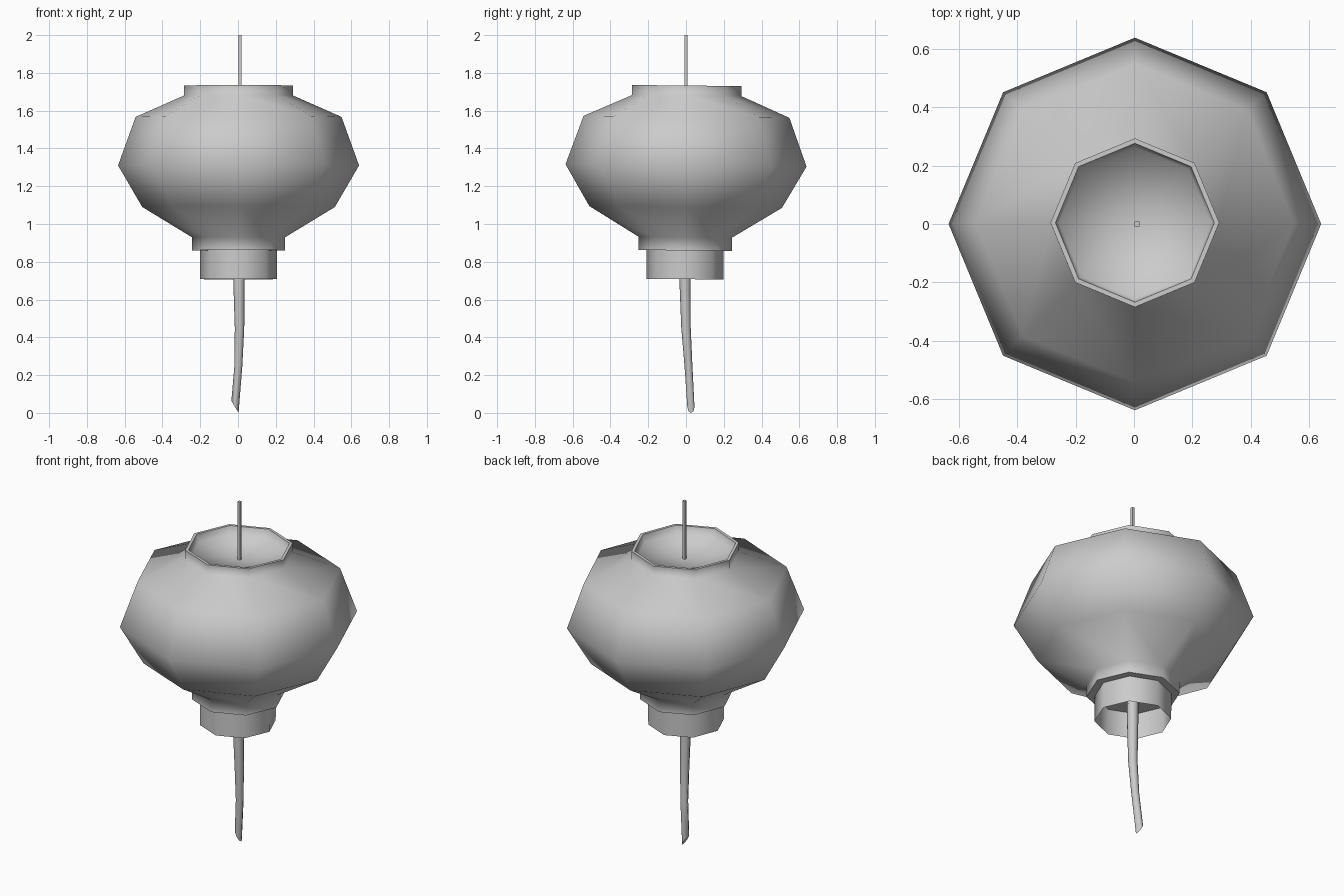
import bpy, bmesh, math
from mathutils import Matrix, Vector

if "Cube" in bpy.data.objects:
    bpy.data.objects.remove(bpy.data.objects["Cube"])


def finish(bm, name, angle=75):
    bmesh.ops.remove_doubles(bm, verts=bm.verts, dist=0.0005)
    bmesh.ops.recalc_face_normals(bm, faces=bm.faces)
    mesh = bpy.data.meshes.new(name)
    bm.to_mesh(mesh)
    bm.free()
    ob = bpy.data.objects.new(name, mesh)
    bpy.context.collection.objects.link(ob)
    bpy.ops.object.select_all(action='DESELECT')
    ob.select_set(True)
    bpy.context.view_layer.objects.active = ob
    bpy.ops.object.shade_smooth_by_angle(angle=math.radians(angle))
    return ob


def loft(bm, rings, caps=False):
    loops = [[bm.verts.new(p) for p in ring] for ring in rings]
    n = len(loops[0])
    for a, b in zip(loops, loops[1:]):
        for i in range(n):
            j = (i + 1) % n
            bm.faces.new((a[i], a[j], b[j], b[i]))
    if caps:
        bm.faces.new(loops[0][::-1])
        bm.faces.new(loops[-1])


def ring(x, y, z, r, n, slant=0.0, turn=0.0):
    angs = [2 * math.pi * i / n + turn for i in range(n)]
    return [Vector((x + r * math.cos(a), y + r * math.sin(a),
                    z + slant * math.cos(a))) for a in angs]


# Hanging lantern leans very slightly towards the back
LEAN = (Matrix.Translation((0.003, 0, 1.3)) @ Matrix.Rotation(-0.01, 4, 'X')
        @ Matrix.Translation((0, 0, -1.3)))


def lathe(name, profile, sides=8):
    bm = bmesh.new()
    loft(bm, [ring(0, 0, z, r, sides) for r, z in profile])
    bm.transform(LEAN)
    return finish(bm, name)


# Faceted paper body with rim and shallow recessed top
lathe("lantern_body", [
    (0.0, 1.66), (0.26, 1.69), (0.272, 1.733), (0.289, 1.733), (0.289, 1.68),
    (0.545, 1.567), (0.638, 1.31), (0.51, 1.09), (0.247, 0.93),
    (0.247, 0.86), (0.0, 0.86)])

# Open collar below the body
lathe("lower_collar", [(0.204, 0.865), (0.204, 0.708)])

# Hanging cord
bm = bmesh.new()
loft(bm, [ring(0.01, 0.0, z, 0.0115, 4, turn=math.pi / 4) for z in (1.655, 2.0)], caps=True)
finish(bm, "hanging_cord", 30)

# Curved, tapering tassel with a slanted tip
bm = bmesh.new()
path = [(0.005, -0.005, 0.862, 0.031, 0), (0.005, -0.005, 0.70, 0.030, 0),
        (0.008, 0.0, 0.45, 0.025, 0), (0.002, 0.013, 0.25, 0.021, 0),
        (-0.016, 0.026, 0.032, 0.019, -0.032)]
loft(bm, [ring(x, y, z, r, 8, s) for x, y, z, r, s in path], caps=True)
finish(bm, "tassel", 60)
